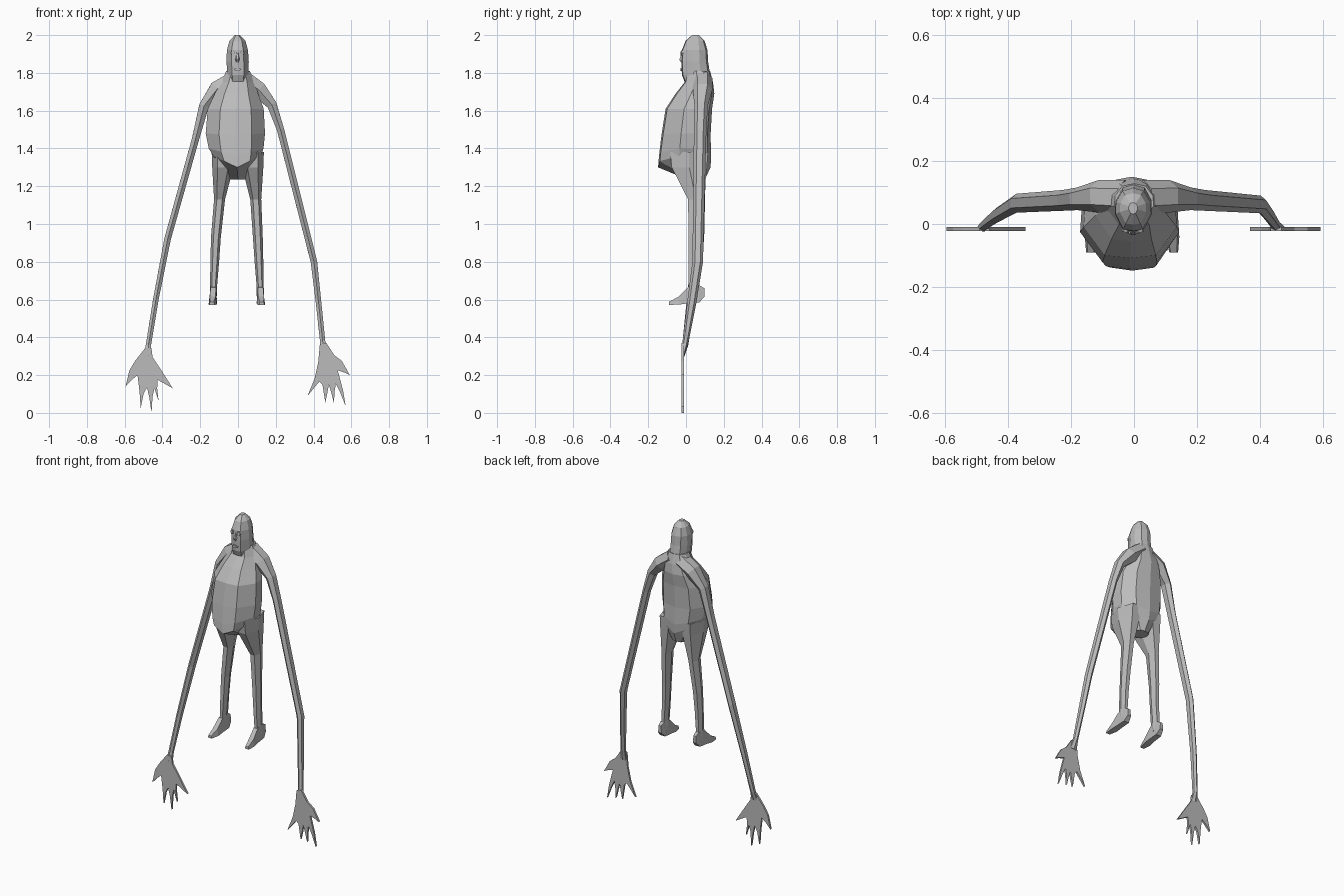
import bpy, bmesh, math
from mathutils import Vector

grey = bpy.data.materials.new("plain grey")
grey.diffuse_color = (0.5, 0.5, 0.5, 1)


def finish(name, bm):
    bmesh.ops.recalc_face_normals(bm, faces=bm.faces)
    me = bpy.data.meshes.new(name)
    bm.to_mesh(me)
    bm.free()
    me.materials.append(grey)
    ob = bpy.data.objects.new(name, me)
    bpy.context.collection.objects.link(ob)
    return ob


def loft(name, rings):
    """Skin a list of equal-sized point rings and cap both ends."""
    bm = bmesh.new()
    vs = [[bm.verts.new(p) for p in r] for r in rings]
    n = len(vs[0])
    for a, b in zip(vs, vs[1:]):
        for i in range(n):
            j = (i + 1) % n
            bm.faces.new((a[i], a[j], b[j], b[i]))
    bm.faces.new(vs[0])
    bm.faces.new(vs[-1])
    return finish(name, bm)


HALF = [(0, -1), (.55, -.93), (1, -.2), (.97, .35), (.6, .87), (0, 1)]
BODY = HALF + [(-x, y) for x, y in HALF[-2:0:-1]]
HEX = [(math.cos(math.radians(a)), math.sin(math.radians(a))) for a in range(0, 360, 60)]


def level(z, cx, hw, yf, yb, shape, rise=0.0):
    """Horizontal ring; rise lifts its sides."""
    return [(cx + hw * u, (yf + yb) / 2 + (yb - yf) / 2 * v, z + rise * abs(u)) for u, v in shape]


def tube(name, path, sides=6):
    """Skin a tube along points (x, y, z, half width, half depth)."""
    pts = [Vector(p[:3]) for p in path]
    rings = []
    for i, p in enumerate(path):
        t = (pts[min(i + 1, len(pts) - 1)] - pts[max(i - 1, 0)]).normalized()
        side = Vector((0, 1, 0)).cross(t).normalized()
        depth = t.cross(side)
        rings.append([pts[i] + side * p[3] * math.cos(k * math.tau / sides + .52)
                      + depth * p[4] * math.sin(k * math.tau / sides + .52) for k in range(sides)])
    return loft(name, rings)


# torso with a heavy hanging belly
loft("torso", [level(*r[:5], BODY, r[5]) for r in [
    (1.235, 0, .05, .01, .10, 0),
    (1.30, -.005, .125, -.148, .13, .06),
    (1.36, -.01, .145, -.143, .133, .04),
    (1.47, -.014, .157, -.13, .130, .01),
    (1.61, -.012, .148, -.108, .138, 0),
    (1.69, -.008, .115, -.055, .150, 0),
    (1.75, 0, .088, -.008, .143, 0),
    (1.81, 0, .062, .01, .128, 0)]])

# head
loft("head", [level(*r, BODY) for r in [
    (1.755, 0, .052, -.008, .13),
    (1.79, 0, .056, -.022, .128),
    (1.86, -.002, .059, -.024, .117),
    (1.92, -.003, .056, -.022, .114),
    (1.97, -.003, .042, -.002, .098),
    (2.0, -.003, .014, .032, .068)]])

# nose
loft("nose", [level(1.91, -.003, .006, -.024, .0, HEX),
              level(1.87, -.003, .013, -.038, .0, HEX),
              level(1.855, -.003, .008, -.028, .0, HEX)])

# eyes and lips
for s in (-1, 1):
    loft("eye", [[(s * .024 - .003 + .011 * u, y + .25 * .011 * u * s, 1.905 + .015 * v) for u, v in HEX]
                 for y in (-.026, -.017)])
loft("lips", [[(-.003 + .02 * u, y, 1.818 + .009 * v) for u, v in HEX] for y in (-.03, -.02)])

# arms: the two hang a little differently
ARMS = {
    "left": [(-.03, .085, 1.76, .05, .055), (-.11, .088, 1.715, .05, .052),
             (-.18, .08, 1.625, .03, .036), (-.225, .075, 1.45, .022, .033),
             (-.373, .066, .92, .020, .030), (-.435, .028, .60, .017, .024),
             (-.474, -.004, .36, .016, .016), (-.478, -.016, .30, .024, .008)],
    "right": [(.03, .085, 1.77, .05, .055), (.11, .088, 1.71, .05, .052),
              (.18, .08, 1.63, .03, .036), (.225, .075, 1.50, .022, .033),
              (.402, .062, .80, .020, .028), (.427, .03, .58, .017, .024),
              (.448, -.002, .38, .016, .016), (.457, -.014, .31, .026, .008)],
}
for side, path in ARMS.items():
    tube(side + "_arm", path)

# hands: thin webbed outlines, (x, z) running round the five pointed fingers
HANDS = {
    "left": [(-.458, .34), (-.452, .295), (-.412, .235), (-.345, .13), (-.425, .175), (-.428, .13),
             (-.42, .06), (-.442, .13), (-.452, .09), (-.458, .0), (-.470, .085), (-.482, .135),
             (-.50, .10), (-.515, .025), (-.521, .11), (-.532, .20), (-.562, .175), (-.595, .14),
             (-.575, .225), (-.545, .275), (-.49, .345)],
    "right": [(.433, .36), (.425, .27), (.405, .18), (.368, .09), (.43, .165), (.447, .15),
              (.462, .055), (.472, .10), (.481, .15), (.493, .11), (.508, .05), (.511, .11),
              (.518, .155), (.54, .11), (.57, .035), (.556, .12), (.528, .225), (.56, .215),
              (.592, .20), (.55, .275), (.51, .305), (.468, .37)],
}
for side, outline in HANDS.items():
    bm = bmesh.new()
    f = bm.faces.new([bm.verts.new((x, -.023, z)) for x, z in outline])
    new = bmesh.ops.extrude_face_region(bm, geom=[f])["geom"]
    for v in new:
        if isinstance(v, bmesh.types.BMVert):
            v.co.y += .013
    bmesh.ops.triangulate(bm, faces=[f for f in bm.faces if len(f.verts) > 4])
    finish(side + "_hand", bm)

# legs and feet
for side, s, out in (("left", -1, .012), ("right", 1, 0)):
    loft(side + "_leg", [level(z, s * (x + out * k), hw, yf, yb, HEX) for z, x, hw, yf, yb, k in [
        (1.38, .075, .062, -.10, .132, .2),
        (1.30, .078, .056, -.09, .125, .2),
        (1.13, .094, .029, .005, .10, .3),
        (.93, .105, .026, .008, .082, 1),
        (.80, .111, .023, .008, .074, 1),
        (.68, .117, .019, .008, .074, 1),
        (.62, .118, .019, .005, .088, 1)]])
    # foot tapers from heel to toe
    loft(side + "_foot", [[(s * (x + out) + hw * u, y, (lo + hi) / 2 + (hi - lo) / 2 * v)
                           for u, v in ((1, -1), (.7, 1), (-.7, 1), (-1, -1))]
                          for y, x, hw, lo, hi in [
        (.098, .118, .012, .615, .66),
        (.07, .118, .019, .585, .675),
        (.01, .119, .020, .58, .665),
        (-.04, .122, .022, .573, .615),
        (-.09, .126, .014, .572, .588)]])
